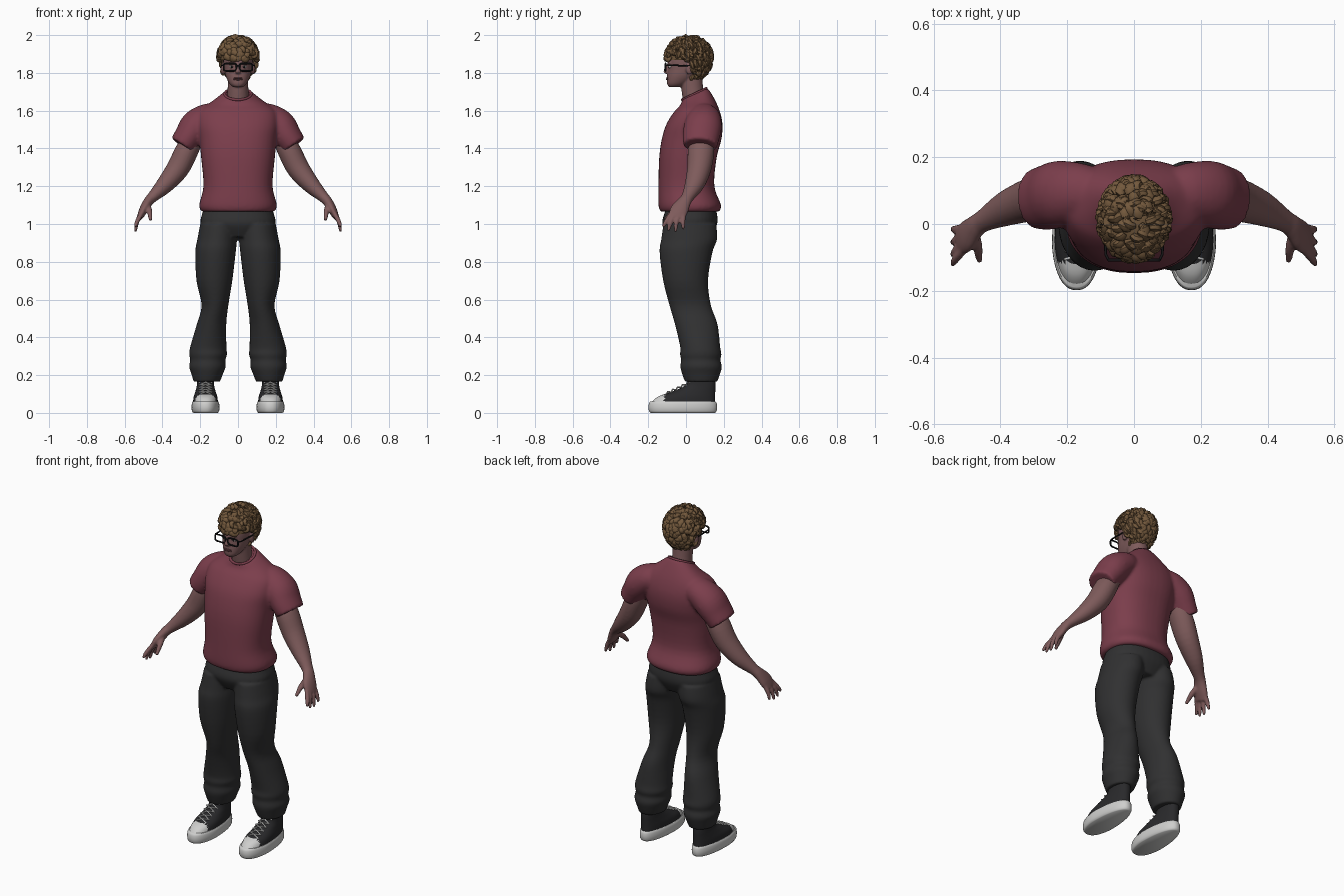
import bpy, bmesh, math, random
from mathutils import Vector

random.seed(4)
if "Cube" in bpy.data.objects:
    bpy.data.objects.remove(bpy.data.objects["Cube"])


def material(name, *rgb):
    m = bpy.data.materials.new(name)
    m.use_nodes = True
    m.diffuse_color = (*rgb, 1)
    m.node_tree.nodes["Principled BSDF"].inputs["Base Color"].default_value = (*rgb, 1)
    return m


SHIRT = material("maroon cotton", .2, .048, .072)
SKIN = material("skin", .21, .105, .105)
HAIR = material("brown hair", .17, .098, .045)
PANTS = material("charcoal cloth", .03, .03, .031)
CANVAS = material("black canvas", .022, .022, .024)
RUBBER = material("white rubber", .62, .62, .61)
FRAME = material("black frame", .008, .008, .009)
LIPS = material("lips", .14, .055, .06)
EYE = material("eye white", .45, .42, .4)


def spline(rows, k):
    """Catmull-Rom resampling of rows of numbers."""
    rows = [tuple(r) + (0,) * (6 - len(r)) for r in rows]
    out = []
    for i in range(len(rows) - 1):
        a, b, c, d = (rows[min(max(j, 0), len(rows) - 1)] for j in range(i - 1, i + 3))
        for s in range(k):
            t = s / k
            out.append([.5 * (2 * q + (r - p) * t + (2 * p - 5 * q + 4 * r - w) * t * t
                              + (3 * q - p - 3 * r + w) * t ** 3) for p, q, r, w in zip(a, b, c, d)])
    return out + [list(rows[-1])]


def tube(bm, rows, side=1, flat=False, n=24, k=4, power=2.0):
    """Loft of ovals; each row is x, y, z, half width, half depth, tilt."""
    rows = spline(rows, k)
    rings = []
    for i, (x, y, z, a, b, tilt) in enumerate(rows):
        t = Vector((0, 0, 1))
        if not flat:
            t = (Vector(rows[min(i + 1, len(rows) - 1)][:3]) - Vector(rows[max(i - 1, 0)][:3])).normalized()
        v = Vector((0, 1, 0))
        if abs(t.y) > .9:
            v = Vector((0, 0, 1))
        v = (v - t * v.dot(t)).normalized()
        u = v.cross(t)
        ring = []
        for j in range(n):
            ang = math.tau * j / n
            c, s = math.cos(ang), math.sin(ang)
            c = math.copysign(abs(c) ** (2 / power), c)
            s = math.copysign(abs(s) ** (2 / power), s)
            p = Vector((x, y, z)) + u * a * c + v * b * s
            p.z += tilt * b * s
            ring.append(bm.verts.new((p.x * side, p.y, p.z)))
        rings.append(ring)
    for r, q in zip(rings, rings[1:]):
        for j in range(n):
            bm.faces.new((r[j], r[j - 1], q[j - 1], q[j]))
    bm.faces.new(rings[0])
    bm.faces.new(rings[-1])


def ball(bm, centre, size):
    made = bmesh.ops.create_uvsphere(bm, u_segments=20, v_segments=12, radius=1)["verts"]
    for v in made:
        v.co = Vector(centre) + Vector(p * s for p, s in zip(v.co, size))


def finish(name, bm, *mats, voxel=0, smooth=4, rule=None):
    bmesh.ops.recalc_face_normals(bm, faces=bm.faces)
    if rule:
        for f in bm.faces:
            f.material_index = rule(f.calc_center_median())
    me = bpy.data.meshes.new(name)
    bm.to_mesh(me)
    bm.free()
    ob = bpy.data.objects.new(name, me)
    bpy.context.collection.objects.link(ob)
    for m in mats:
        me.materials.append(m)
    if voxel:
        r = ob.modifiers.new("blend", "REMESH")
        r.mode, r.voxel_size, r.use_smooth_shade = "VOXEL", voxel, True
        s = ob.modifiers.new("soften", "SMOOTH")
        s.factor, s.iterations = .5, smooth
    else:
        bpy.ops.object.select_all(action="DESELECT")
        ob.select_set(True)
        bpy.context.view_layer.objects.active = ob
        bpy.ops.object.shade_smooth_by_angle(angle=math.radians(50))
    return ob


def wire(name, lines, radius, mat, cyclic=False):
    cu = bpy.data.curves.new(name, "CURVE")
    cu.dimensions, cu.bevel_depth, cu.bevel_resolution = "3D", radius, 2
    for pts in lines:
        sp = cu.splines.new("POLY")
        sp.points.add(len(pts) - 1)
        for p, co in zip(sp.points, pts):
            p.co = (*co, 1)
        sp.use_cyclic_u = cyclic
    cu.materials.append(mat)
    bpy.context.collection.objects.link(bpy.data.objects.new(name, cu))


# Shirt: torso blended with two sleeves
bm = bmesh.new()
tube(bm, [(0, .02, 1.065, .192, .155), (0, .02, 1.1, .206, .166), (0, .002, 1.2, .183, .148),
          (0, .01, 1.35, .195, .152), (0, .03, 1.45, .205, .158), (0, .045, 1.53, .215, .148),
          (0, .06, 1.6, .2, .118), (0, .058, 1.655, .125, .085, .25), (0, .047, 1.69, .074, .068, .45)],
     flat=True, n=40, power=2.35)
for s in (1, -1):
    tube(bm, [(.1, .09, 1.565, .07, .07), (.16, .095, 1.56, .078, .088), (.22, .09, 1.52, .086, .1),
              (.26, .08, 1.465, .077, .098), (.295, .075, 1.415, .07, .09)], s)
finish("shirt", bm, SHIRT, voxel=.009, smooth=5)
ring = [(math.cos(a) * .07, .044 + math.sin(a) * .064, 1.688 + math.sin(a) * .03)
        for a in (math.tau * i / 40 for i in range(40))]
wire("collar", [ring], .007, SHIRT, True)

# Arms with hands
for s, label in ((1, "left"), (-1, "right")):
    bm = bmesh.new()
    tube(bm, [(.23, .085, 1.46, .05, .06), (.27, .08, 1.39, .061, .07), (.318, .07, 1.295, .06, .064),
              (.385, .045, 1.21, .047, .052), (.45, .01, 1.145, .03, .034), (.475, -.008, 1.118, .026, .036),
              (.5, -.035, 1.075, .023, .048), (.52, -.052, 1.035, .016, .044)], s)
    for root, tip, drop in ((-.086, -.122, .985), (-.064, -.094, .963), (-.042, -.056, .958), (-.018, -.014, .972)):
        tube(bm, [(.508, root + .01, 1.06, .012, .012), (.533, (root + tip) / 2, 1.015, .0125, .0125),
                  (.544, tip, drop, .008, .008)], s, n=12)
    tube(bm, [(.48, -.02, 1.105, .016, .018), (.468, -.07, 1.065, .015, .015),
              (.463, -.112, 1.02, .009, .009)], s, n=12)
    finish(label + "_arm", bm, SKIN, voxel=.006)

# Trousers: hips blended with two loose legs
bm = bmesh.new()
tube(bm, [(0, .02, .93, .12, .11), (0, .02, 1.0, .195, .145), (0, .025, 1.06, .188, .138),
          (0, .025, 1.11, .17, .12)], flat=True, n=36, power=2.3)
for s in (1, -1):
    tube(bm, [(.1, .02, 1.0, .1, .14), (.11, .017, .92, .105, .148), (.119, .0, .85, .107, .14),
              (.125, -.002, .7, .095, .119), (.122, .022, .57, .071, .11), (.14, .054, .47, .078, .113),
              (.157, .075, .35, .096, .106), (.158, .078, .31, .1, .11), (.16, .078, .28, .093, .104),
              (.162, .08, .245, .097, .11), (.163, .08, .21, .085, .102), (.165, .08, .165, .07, .086)],
         s, flat=True, n=32)
finish("trousers", bm, PANTS, voxel=.008, smooth=3)

# Shoes: rubber sole, canvas upper with toe cap, laces
for s, label in ((1, "left"), (-1, "right")):
    cx = .172
    for part, rows in (("sole", [(cx, -.017, 0, .06, .17), (cx, -.017, .012, .068, .18),
                                 (cx, -.017, .048, .068, .18), (cx, -.017, .06, .063, .172)]),
                       ("upper", [(cx, -.017, .05, .062, .171), (cx, .002, .085, .06, .152),
                                  (cx, .043, .115, .053, .112), (cx, .078, .15, .047, .078),
                                  (cx, .082, .21, .046, .07)])):
        bm = bmesh.new()
        tube(bm, rows, s, flat=True, n=64, k=5 if part == "upper" else 2, power=2.3)
        for v in bm.verts:
            v.co.x = s * cx + (v.co.x - s * cx) * (1.05 - .9 * max(v.co.y + .02, -.05))
        if part == "sole":
            finish(label + "_sole", bm, RUBBER)
        else:
            finish(label + "_shoe_upper", bm, CANVAS, RUBBER, rule=lambda c: int(c.y < -.115))
    laces = []
    for i in range(5):
        y, z = -.105 + .026 * i, .106 + .0125 * i
        for d in (1, -1):
            laces.append([(s * cx - d * .035, y, z - .01), (s * cx, y + .008, z + .006),
                          (s * cx + d * .035, y + .026, z + .004)])
    wire(label + "_laces", laces, .0038, RUBBER)

# Head: skull, neck, nose and ears
bm = bmesh.new()
tube(bm, [(0, .05, 1.62, .06, .06), (0, .035, 1.7, .055, .058), (0, .025, 1.8, .055, .06)], flat=True)
tube(bm, [(0, -.06, 1.725, .025, .03), (0, -.047, 1.742, .045, .053), (0, -.02, 1.78, .064, .08),
          (0, 0, 1.82, .073, .096), (0, .013, 1.87, .079, .108), (0, .02, 1.92, .074, .1),
          (0, .02, 1.96, .045, .06)], flat=True, n=32, power=2.2)
tube(bm, [(0, -.088, 1.85, .008, .01), (0, -.1, 1.825, .01, .013), (0, -.106, 1.806, .016, .014),
          (0, -.098, 1.796, .012, .01)], flat=True, n=16)
ball(bm, (0, -.085, 1.853), (.05, .012, .01))
ball(bm, (0, -.078, 1.742), (.025, .022, .016))
for s in (1, -1):
    ball(bm, (s * .08, .018, 1.822), (.012, .02, .032))
finish("head", bm, SKIN, voxel=.005)

# Face details
bm = bmesh.new()
for z in (1.772, 1.765):
    ball(bm, (0, -.097, z), (.025, .009, .0045))
finish("lips", bm, LIPS)
for name, mat, size, y in (("eyes", EYE, (.013, .009, .008), -.084), ("pupils", FRAME, (.006, .006, .006), -.09)):
    bm = bmesh.new()
    for s in (1, -1):
        ball(bm, (s * .033, y, 1.832), size)
    finish(name, bm, mat)

# Glasses
rims = []
for s in (1, -1):
    rims.append([(s * .042 + .034 * math.copysign(abs(math.cos(a)) ** .45, math.cos(a)), -.108,
                  1.83 + .02 * math.copysign(abs(math.sin(a)) ** .45, math.sin(a)))
                 for a in (math.tau * i / 32 for i in range(32))])
wire("glasses_rims", rims, .0045, FRAME, True)
wire("glasses_arms", [[(-.01, -.108, 1.838), (.01, -.108, 1.838)]]
     + [[(s * .076, -.108, 1.84), (s * .085, -.09, 1.84), (s * .087, .02, 1.838)] for s in (1, -1)], .004, FRAME)

# Hair: a cap covered with curling locks
CENTRE, RADII = Vector((0, .015, 1.884)), Vector((.094, .114, .1))


def on_cap(d, lift=1.0):
    p = Vector(d[i] * RADII[i] * lift for i in range(3)) + CENTRE
    if d.z < 0:
        p.z += d.z * .02
    return p


def bare(p):
    return p.z < 1.865 and p.y < .02 or p.z < 1.765 and p.y < .03


bm = bmesh.new()
bmesh.ops.create_icosphere(bm, subdivisions=4, radius=1)
for v in bm.verts:
    v.co = on_cap(v.co.normalized())
bmesh.ops.delete(bm, geom=[v for v in bm.verts if bare(v.co)], context="VERTS")
COUNT = 330
for i in range(COUNT):
    h = 1 - 2 * (i + .5) / COUNT
    w = math.sqrt(1 - h * h)
    d = Vector((w * math.cos(i * 2.39996), w * math.sin(i * 2.39996), h))
    side = d.cross(Vector((0, 0, 1))).normalized()
    down = side.cross(d).normalized() * -1
    ang, curl = random.uniform(-1.2, 1.2), random.choice((-1, 1)) * random.uniform(.3, .7)
    rows = []
    for j in range(5):
        lift = 1 + .07 * math.sin(j * .9) + (.05 if j == 4 else 0) * random.random()
        p = on_cap(d, lift)
        r = (.012, .017, .016, .011, .003)[j]
        rows.append((*p, r, r * .8))
        ang += curl
        d = (d + (down * math.cos(ang) + side * math.sin(ang)) * .12).normalized()
    if not any(bare(Vector(q[:3])) for q in rows):
        tube(bm, rows, n=7, k=2)
finish("curly_hair", bm, HAIR)
